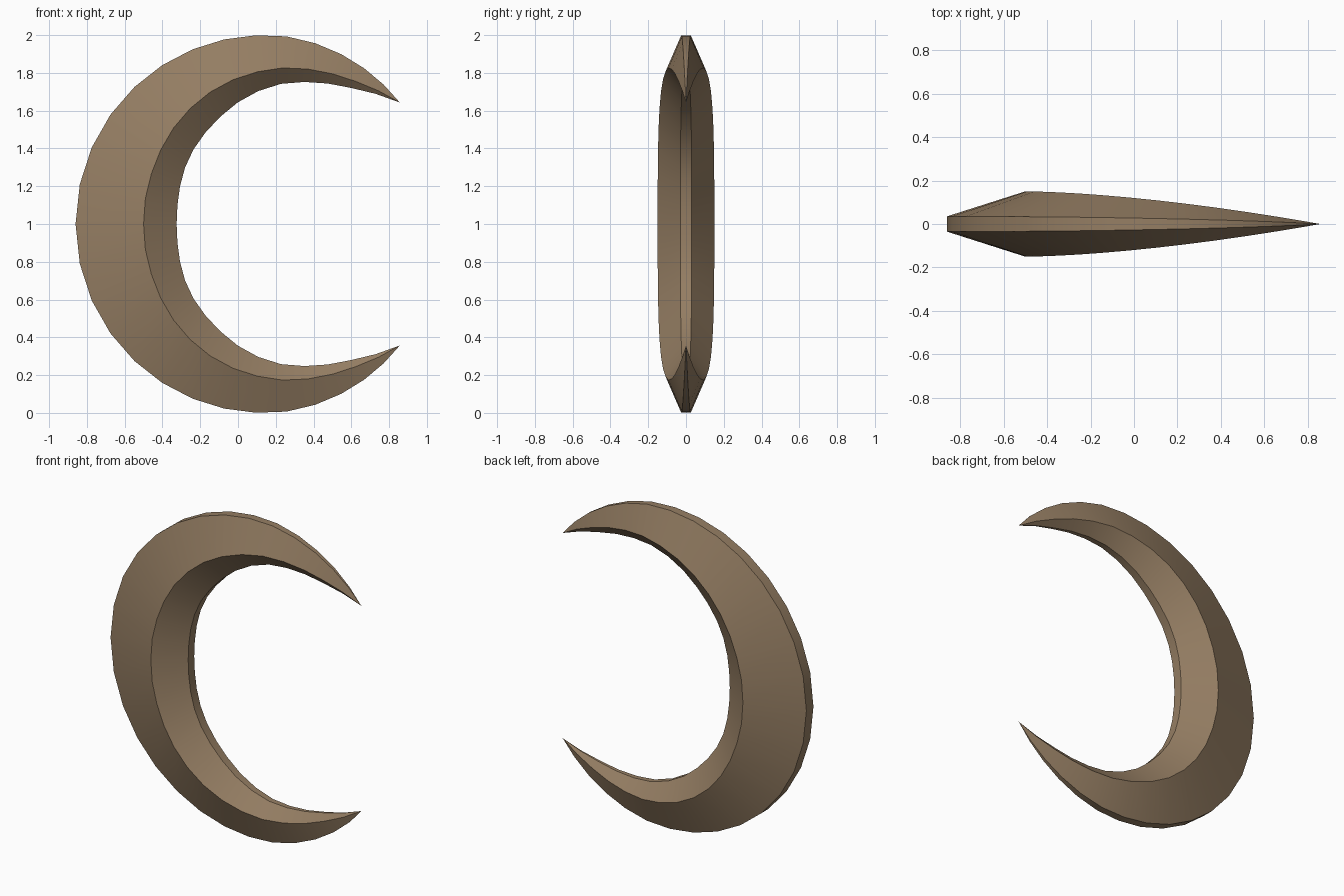
import bpy, bmesh, math

if "Cube" in bpy.data.objects:
    bpy.data.objects.remove(bpy.data.objects["Cube"])

# Profile measured from the back of the crescent (u=0) to the horn tip (u=1)
RIDGE = [.36, .354, .34, .312, .278, .241, .205, .168, .127, .075, 0]   # rim to ridge
INNER = [.535, .527, .503, .468, .430, .380, .316, .253, .190, .113, 0]  # rim to inner edge
CX, CZ, SWEEP = 0.14, 1.0, math.radians(138.1)
HALF = 14


def sample(tab, u):
    """Smooth (Catmull-Rom) lookup, symmetric about u = 0."""
    n = len(tab) - 1
    i = min(int(u * n), n - 1)
    f = u * n - i
    b, c = tab[i], tab[i + 1]
    a = tab[abs(i - 1)]
    d = tab[i + 2] if i + 2 <= n else 2 * c - b
    return b + .5 * f * (c - a + f * (2*a - 5*b + 4*c - d + f * (3*(b - c) + d - a)))


def section(s):
    """Six-sided cross-section at s in (-1, 1)."""
    u = abs(s)
    th = math.pi - u * SWEEP
    rim = 1 - .037 * max(0, (u - .7) / .3) ** 1.2
    radii = (rim, rim - sample(RIDGE, u), rim - sample(INNER, u))
    pts = [(CX + r * math.cos(th), CZ + math.copysign(r * math.sin(th), s)) for r in radii]
    w = 1 - min(1, max(0, (pts[1][0] + .5) / 1.357)) ** 1.6
    ys = (.035 * w, .15 * w, .03 * w)
    front = [(x, -y, z) for (x, z), y in zip(pts, ys)]
    back = [(x, y, z) for (x, z), y in zip(pts, ys)]
    return front + back[::-1]


bm = bmesh.new()
# Stations packed a little closer toward the tips
stations = []
for k in range(-HALF + 1, HALF):
    t = abs(k) / HALF
    stations.append(math.copysign(t * (1.25 - .25 * t), k))
rings = [[bm.verts.new(p) for p in section(s)] for s in stations]
for a, b in zip(rings, rings[1:]):
    for j in range(6):
        m = (j + 1) % 6
        bm.faces.new((a[j], a[m], b[m], b[j]))
# Pointed horn tips
for ring, s in ((rings[0], -1), (rings[-1], 1)):
    x, _, z = section(s)[0]
    tip = bm.verts.new((x, 0, z))
    for j in range(6):
        bm.faces.new((ring[j], ring[(j + 1) % 6], tip))
bmesh.ops.recalc_face_normals(bm, faces=bm.faces)

mesh = bpy.data.meshes.new("crescent_horn")
bm.to_mesh(mesh)
bm.free()
mat = bpy.data.materials.new("horn brown")
mat.diffuse_color = (.30, .208, .125, 1)
mat.use_nodes = True
mat.node_tree.nodes["Principled BSDF"].inputs["Base Color"].default_value = mat.diffuse_color
mesh.materials.append(mat)
obj = bpy.data.objects.new("crescent_horn", mesh)
bpy.context.collection.objects.link(obj)

# Smooth along the length, crisp long edges
bpy.context.view_layer.objects.active = obj
obj.select_set(True)
bpy.ops.object.shade_smooth_by_angle(angle=math.radians(28))
